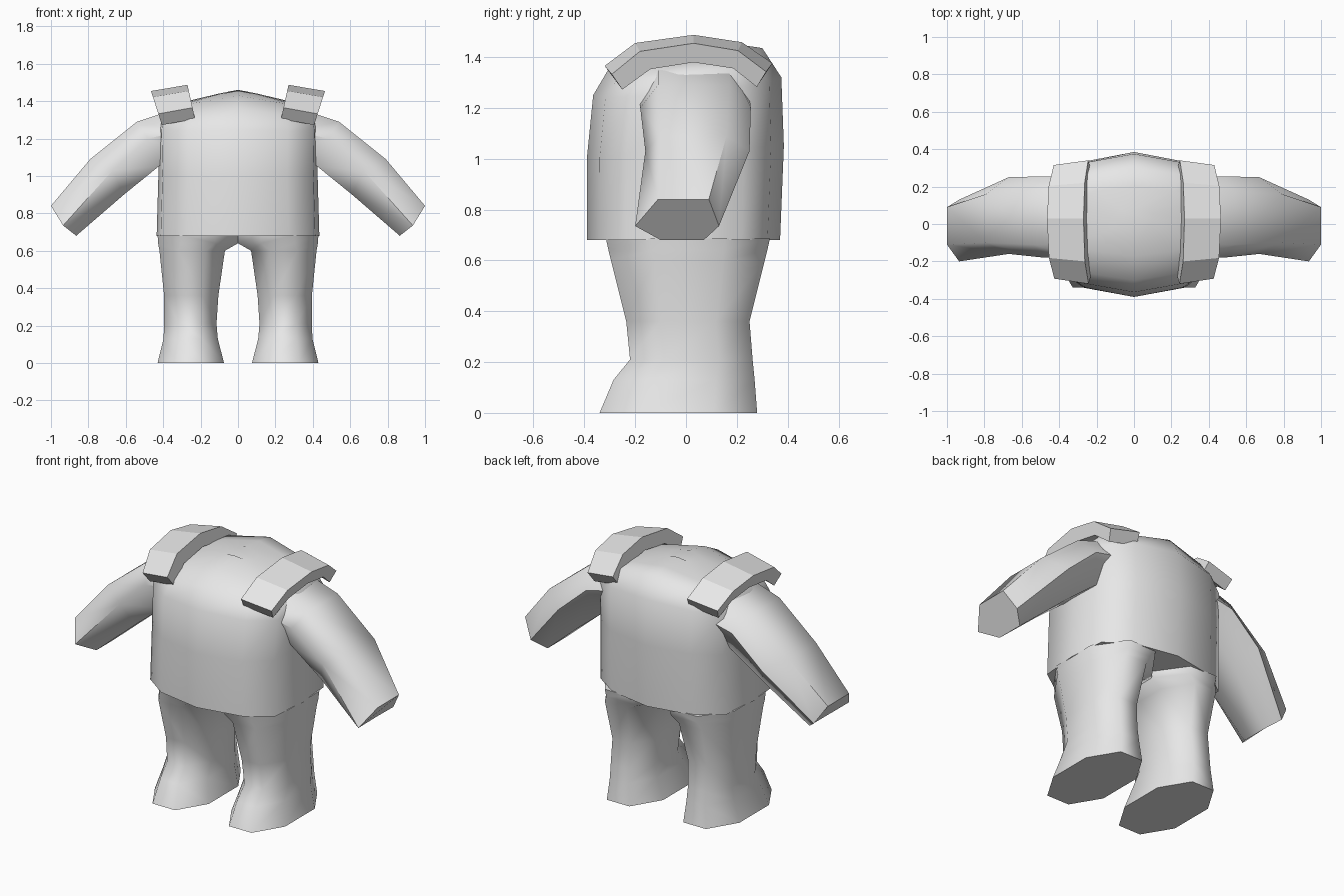
import bpy
import bmesh
import math

if "Cube" in bpy.data.objects:
    bpy.data.objects.remove(bpy.data.objects["Cube"], do_unlink=True)

GREY = (0.8, 0.8, 0.8, 1.0)
mat = bpy.data.materials.new("plain grey")
mat.use_nodes = True
mat.diffuse_color = GREY
mat.node_tree.nodes["Principled BSDF"].inputs["Base Color"].default_value = GREY


def loft(name, rings, smooth=None):
    """Skin a list of equal-length point rings and cap both ends."""
    bm = bmesh.new()
    loops = [[bm.verts.new(p) for p in ring] for ring in rings]
    n = len(loops[0])
    for a, b in zip(loops, loops[1:]):
        for i in range(n):
            j = (i + 1) % n
            bm.faces.new((a[i], a[j], b[j], b[i]))
    bm.faces.new(loops[0])
    bm.faces.new(loops[-1])
    bmesh.ops.recalc_face_normals(bm, faces=bm.faces)
    mesh = bpy.data.meshes.new(name)
    bm.to_mesh(mesh)
    bm.free()
    mesh.materials.append(mat)
    obj = bpy.data.objects.new(name, mesh)
    bpy.context.collection.objects.link(obj)
    if smooth:
        bpy.ops.object.select_all(action='DESELECT')
        bpy.context.view_layer.objects.active = obj
        obj.select_set(True)
        bpy.ops.object.shade_smooth_by_angle(angle=math.radians(smooth))
    return obj


def mirrored(name, rings, smooth=None):
    """Make a left part (+x) and its right twin."""
    for side, s in (("left", 1), ("right", -1)):
        loft(f"{side}_{name}", [[(s * x, y, z) for x, y, z in r] for r in rings], smooth)


# Torso: rounded box rings, tilted and sloping to the shoulders near the top
QUARTER = [(0, -1), (0.62, -0.87), (0.95, -0.6), (1, 0), (0.95, 0.6), (0.62, 0.87), (0, 1)]
OUTLINE = QUARTER + [(-x, y) for x, y in QUARTER[-2:0:-1]]


def torso_ring(half, yf, yb, zf, zb, slope):
    ring = []
    for u, v in OUTLINE:
        t = (v + 1) / 2
        ring.append((u * half, yf + (yb - yf) * t,
                     zf + (zb - zf) * t - slope * abs(u) * half))
    return ring


# half width, front y, back y, front z, back z, shoulder slope
TORSO = [
    (0.435, -0.39, 0.37, 0.68, 0.68, 0),
    (0.425, -0.39, 0.385, 1.00, 1.05, 0),
    (0.43, -0.365, 0.375, 1.25, 1.32, 0.05),
    (0.42, -0.30, 0.30, 1.36, 1.435, 0.15),
    (0.34, -0.17, 0.20, 1.43, 1.45, 0.18),
    (0.10, -0.04, 0.08, 1.455, 1.46, 0.18),
]
loft("torso", [torso_ring(*r) for r in TORSO], 60)


# Arms: six-sided tubes, each ring given by its top, middle and bottom rows
def arm_ring(top, mid, low):
    (xt, zt, ft, bt), (xm, zm, fm, bm_), (xl, zl, fl, bl) = top, mid, low
    return [(xt, ft, zt), (xt, bt, zt), (xm, bm_, zm),
            (xl, bl, zl), (xl, fl, zl), (xm, fm, zm)]


# each row: x, z, front y, back y
ARM = [
    ((0.30, 1.37, -0.11, 0.17), (0.30, 1.24, -0.18, 0.25), (0.30, 1.12, -0.10, 0.17)),
    ((0.54, 1.29, -0.11, 0.17), (0.48, 1.20, -0.18, 0.255), (0.425, 1.05, -0.10, 0.17)),
    ((0.79, 1.09, -0.10, 0.16), (0.67, 1.03, -0.16, 0.25), (0.61, 0.90, -0.09, 0.14)),
    ((1.00, 0.84, -0.11, 0.09), (0.935, 0.735, -0.20, 0.13), (0.865, 0.68, -0.10, 0.07)),
]
mirrored("arm", [arm_ring(*r) for r in ARM], 60)

# Legs: eight-sided tubes flaring into a foot
OCTAGON = [(-0.42, -1), (0.42, -1), (1, -0.45), (1, 0.45),
           (0.42, 1), (-0.42, 1), (-1, 0.45), (-1, -0.45)]


def leg_ring(z, xi, xo, yf, yb):
    cx, rx, cy, ry = (xi + xo) / 2, (xo - xi) / 2, (yf + yb) / 2, (yb - yf) / 2
    return [(cx + u * rx, cy + v * ry, z) for u, v in OCTAGON]


# z, inner x, outer x, front y, back y
LEG = [
    (0.00, 0.075, 0.43, -0.34, 0.28),
    (0.13, 0.108, 0.398, -0.285, 0.27),
    (0.21, 0.115, 0.395, -0.22, 0.262),
    (0.36, 0.105, 0.395, -0.235, 0.25),
    (0.60, 0.07, 0.42, -0.295, 0.31),
    (0.64, 0.00, 0.427, -0.305, 0.32),
    (0.685, 0.00, 0.43, -0.315, 0.33),
]
mirrored("leg", [leg_ring(*r) for r in LEG], 60)

# Shoulder straps: thick arched bands leaning outwards
# outer y, outer z, under y, under z, all along the neck-side edge
STRAP = [
    (-0.32, 1.365, -0.275, 1.305),
    (-0.20, 1.455, -0.155, 1.385),
    (0.03, 1.487, 0.03, 1.412),
    (0.22, 1.458, 0.20, 1.388),
    (0.34, 1.375, 0.30, 1.315),
]


def strap_ring(yo, zo, yu, zu):
    def edge(y, z):
        x = 0.27 - (1.487 - z) * 0.22
        near = (x, y, z)
        far = (x + 0.195 - (1.487 - z) * 0.1, 0.03 + (y - 0.03) * 0.92, z - 0.033)
        return near, far
    n1, f1 = edge(yo, zo)
    n2, f2 = edge(yu, zu)
    return [n1, f1, f2, n2]


mirrored("shoulder_strap", [strap_ring(*r) for r in STRAP])
